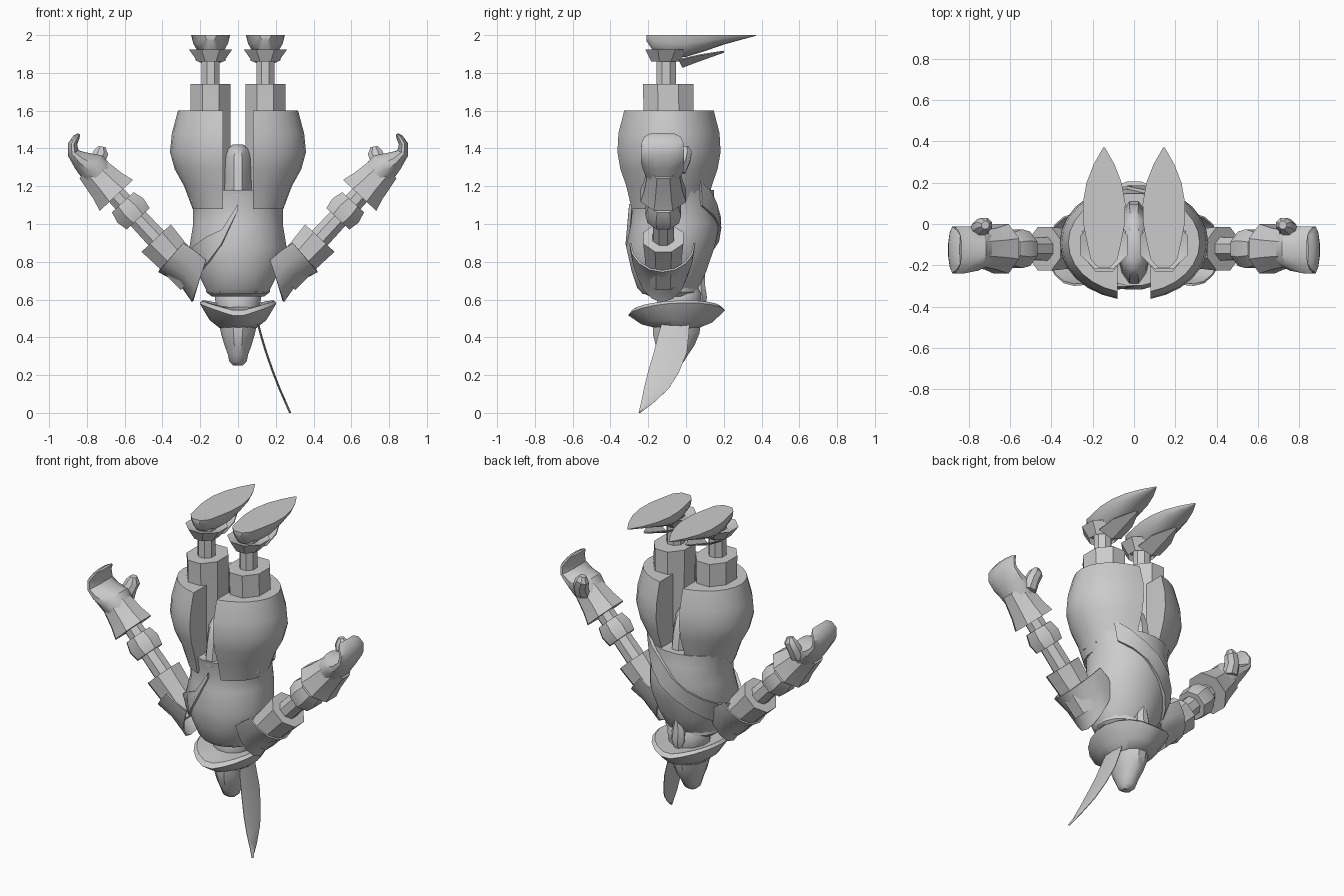
import bpy, bmesh, math
from mathutils import Vector

if "Cube" in bpy.data.objects:
    bpy.data.objects.remove(bpy.data.objects["Cube"])

grey = bpy.data.materials.new("plain grey")
grey.diffuse_color = (0.6, 0.6, 0.6, 1)
grey.use_nodes = True
grey.node_tree.nodes["Principled BSDF"].inputs["Base Color"].default_value = grey.diffuse_color


def loft(name, rings, closed=True, caps=True, mirror=False, sharp=35, thick=0):
    """Skin a list of equal-length point rows."""
    bm = bmesh.new()
    rows = [[bm.verts.new(p) for p in r] for r in rings]
    n = len(rows[0])
    for a, b in zip(rows, rows[1:]):
        for i in range(n if closed else n - 1):
            j = (i + 1) % n
            bm.faces.new((a[i], a[j], b[j], b[i]))
    if closed and caps:
        bm.faces.new(rows[0][::-1])
        bm.faces.new(rows[-1])
    bmesh.ops.remove_doubles(bm, verts=bm.verts, dist=0.0005)
    bmesh.ops.recalc_face_normals(bm, faces=bm.faces)
    for f in bm.faces:
        f.smooth = True
    for e in bm.edges:
        e.smooth = len(e.link_faces) == 2 and e.calc_face_angle(0) < math.radians(sharp)
    me = bpy.data.meshes.new(name)
    bm.to_mesh(me)
    bm.free()
    me.materials.append(grey)
    ob = bpy.data.objects.new(name, me)
    bpy.context.collection.objects.link(ob)
    if thick:
        m = ob.modifiers.new("thickness", 'SOLIDIFY')
        m.thickness = thick
        m.offset = 0
    if mirror:
        ob.modifiers.new("mirror", 'MIRROR')
    return ob


def ring(cx, z, rx, y0, y1, n=16):
    """Horizontal oval between y0 and y1."""
    cy, ry = (y0 + y1) / 2, (y1 - y0) / 2
    return [(cx + rx * math.cos(t), cy + ry * math.sin(t), z)
            for t in (2 * math.pi * (i + .5) / n for i in range(n))]


def stack(name, cx, levels, n=16, **kw):
    """Levels are (z, half width, y min, y max)."""
    return loft(name, [ring(cx, z, rx, a, b, n) for z, rx, a, b in levels], **kw)


def tube(name, path, n=8, **kw):
    """Path points are (x, y, z, half thickness, half depth), bent in the xz plane."""
    rows = []
    for i, (x, y, z, a, b) in enumerate(path):
        p, q = path[max(i - 1, 0)], path[min(i + 1, len(path) - 1)]
        d = Vector((q[0] - p[0], 0, q[2] - p[2])).normalized()
        rows.append([(x + d.z * a * math.cos(t), y + b * math.sin(t), z - d.x * a * math.cos(t))
                     for t in (2 * math.pi * (k + .5) / n for k in range(n))])
    return loft(name, rows, mirror=True, **kw)


# torso, upside down, with hips at the top
TORSO = [(.63, .16, -.23, .04), (.66, .175, -.26, .07), (.75, .22, -.29, .11), (.88, .26, -.32, .155),
         (1.0, .24, -.295, .18), (1.1, .24, -.285, .155), (1.18, .265, -.3, .15)]
stack("torso", 0, TORSO, n=20)
stack("seat_of_breeches", 0, [(1.15, .085, -.3, .12), (1.28, .083, -.28, .1), (1.36, .078, -.26, .07),
                              (1.4, .06, -.23, .03), (1.42, .03, -.18, 0)], n=12)


# diagonal sash around the chest
def torso_point(t, z, k):
    for a, b in zip(TORSO, TORSO[1:]):
        if z <= b[0] or b is TORSO[-1]:
            f = min(max((z - a[0]) / (b[0] - a[0]), 0), 1)
            rx, y0, y1 = (a[j] + (b[j] - a[j]) * f for j in (1, 2, 3))
            return (k * rx * math.cos(t), (y0 + y1) / 2 + k * (y1 - y0) / 2 * math.sin(t), z)


sash = []
for i in range(13):
    t = math.radians(40 + 230 * i / 12)
    z = 1.0 + .85 * .25 * math.cos(t) + (.09 if i == 12 else 0)
    w = .065 if i < 11 else .065 - .025 * (i - 10)
    sash.append([torso_point(t, z - w, 1.0), torso_point(t, z - w, 1.07),
                 torso_point(t, z + w, 1.07), torso_point(t, z + w, 1.0)])
loft("sash", sash)

# split, puffed coat skirt
skirt = []
for z, rx, ry in [(1.08, .24, .21), (1.2, .285, .235), (1.29, .335, .265), (1.38, .36, .28),
                  (1.48, .35, .275), (1.6, .318, .245)]:
    a0 = math.acos(.08 / rx)
    skirt.append([(rx * math.cos(t), -.09 + ry * math.sin(t), z)
                  for t in (-a0 + 2 * a0 * i / 12 for i in range(13))])
loft("coat_skirt", skirt, mirror=True)

# legs and boots
stack("boot_top", .145, [(1.12, .115, -.235, .05), (1.6, .115, -.235, .05), (1.74, .115, -.24, .05)],
      n=8, mirror=True)
stack("ankle", .145, [(1.7, .052, -.16, -.05), (1.95, .052, -.16, -.05)], n=8, mirror=True)
stack("boot_cuff", .145, [(1.86, .075, -.19, -.03), (1.925, .125, -.225, .02), (1.905, .055, -.16, -.05)],
      n=8, mirror=True, caps=False)
loft("boot_tongue", [[(.065, -.04, 1.87), (.145, -.02, 1.83), (.225, -.04, 1.87)],
                     [(.075, .07, 1.895), (.145, .06, 1.86), (.215, .07, 1.895)],
                     [(.135, .2, 1.915), (.145, .2, 1.91), (.155, .2, 1.915)]],
     closed=False, mirror=True, thick=.006)
foot = []
for y, w, h in [(-.21, .03, .03), (-.17, .065, .09), (-.08, .085, .115), (0, .1, .115), (.1, .103, .085),
                (.2, .085, .05), (.29, .05, .025), (.37, .004, .004)]:
    foot.append([(.145 + w * math.cos(t), y, 2 - h * math.sin(t))
                 for t in (math.pi * i / 8 for i in range(9))])
loft("foot", foot, mirror=True)


# arms, raised outward
def arm(name, levels, n=8):
    tube(name, [(.27 + .68 * t, -.12, .75 + .73 * t, r, r) for t, r in levels], n)


arm("sleeve", [(-.05, .1), (.12, .105), (.24, .115)])
arm("forearm", [(.15, .062), (.65, .055)])
arm("elbow_band", [(.38, .09), (.44, .102), (.5, .085)])
arm("glove_cuff", [(.55, .13), (.62, .11), (.75, .088)])
tube("hand", [(.73, -.12, 1.25, .085, .09), (.77, -.12, 1.3, .085, .11), (.83, -.125, 1.335, .055, .118),
              (.872, -.125, 1.375, .033, .118), (.875, -.125, 1.425, .025, .115),
              (.855, -.125, 1.46, .018, .1), (.84, -.125, 1.477, .006, .07)], 12)
tube("thumb", [(.75, -.05, 1.27, .05, .05), (.745, -.02, 1.33, .045, .045), (.725, -.005, 1.38, .042, .038),
               (.72, -.005, 1.41, .02, .02)])

# pointed shoulder capes wrapped under the shoulder
cape = []
for lx, lz, sx, sz, hw in [(.24, .59, .17, .81, .14), (.31, .69, .23, .86, .165), (.42, .75, .29, .9, .17)]:
    row = []
    for i in range(9):
        t = math.pi * i / 8
        k = math.sin(t)
        row.append((sx + (lx - sx) * k, -.125 - hw * math.cos(t), sz + (lz - sz) * k))
    cape.append(row)
loft("shoulder_cape", cape, closed=False, mirror=True, thick=.01)

# head, collar and beard
stack("collar", 0, [(.615, .14, -.19, .03), (.64, .172, -.24, .07), (.68, .17, -.24, .07)], n=16)
stack("head", 0, [(.5, .1, -.15, .07), (.57, .12, -.16, .085), (.63, .13, -.15, .09), (.69, .1, -.12, .06)], n=12)
stack("beard", 0, [(.56, .03, .04, .1), (.61, .05, .02, .115), (.67, .045, .02, .105), (.75, .012, .06, .1)], n=8)

# hat with upturned brim
brim = []
for k, rise in [(0, .45), (.5, .485), (1, .55), (.85, .572), (0, .56)]:
    r = ring(0, rise, .1 + .105 * k, -.165 - .145 * k, .07 + .14 * k, 20)
    brim.append([(x, y, z + k * (.3 * abs(x) - .03 + .05 * (y + .05))) for x, y, z in r])
loft("hat_brim", brim)
stack("hat_crown", 0, [(.48, .105, -.18, .085), (.42, .093, -.18, .075), (.36, .075, -.165, .05),
                       (.31, .056, -.14, .015), (.27, .047, -.12, -.01), (.25, .025, -.09, -.04)], n=12)

# long curved plume
plume = []
for z, x, y0, y1 in [(.5, .095, -.12, .02), (.42, .115, -.145, .015), (.32, .145, -.17, .005),
                     (.22, .18, -.2, -.035), (.13, .215, -.222, -.09), (.05, .25, -.238, -.175),
                     (0, .272, -.25, -.243)]:
    plume.append([(x, y0, z), (x + .008, (y0 + y1) / 2, z), (x, y1, z)])
loft("plume", plume, closed=False, thick=.004)
